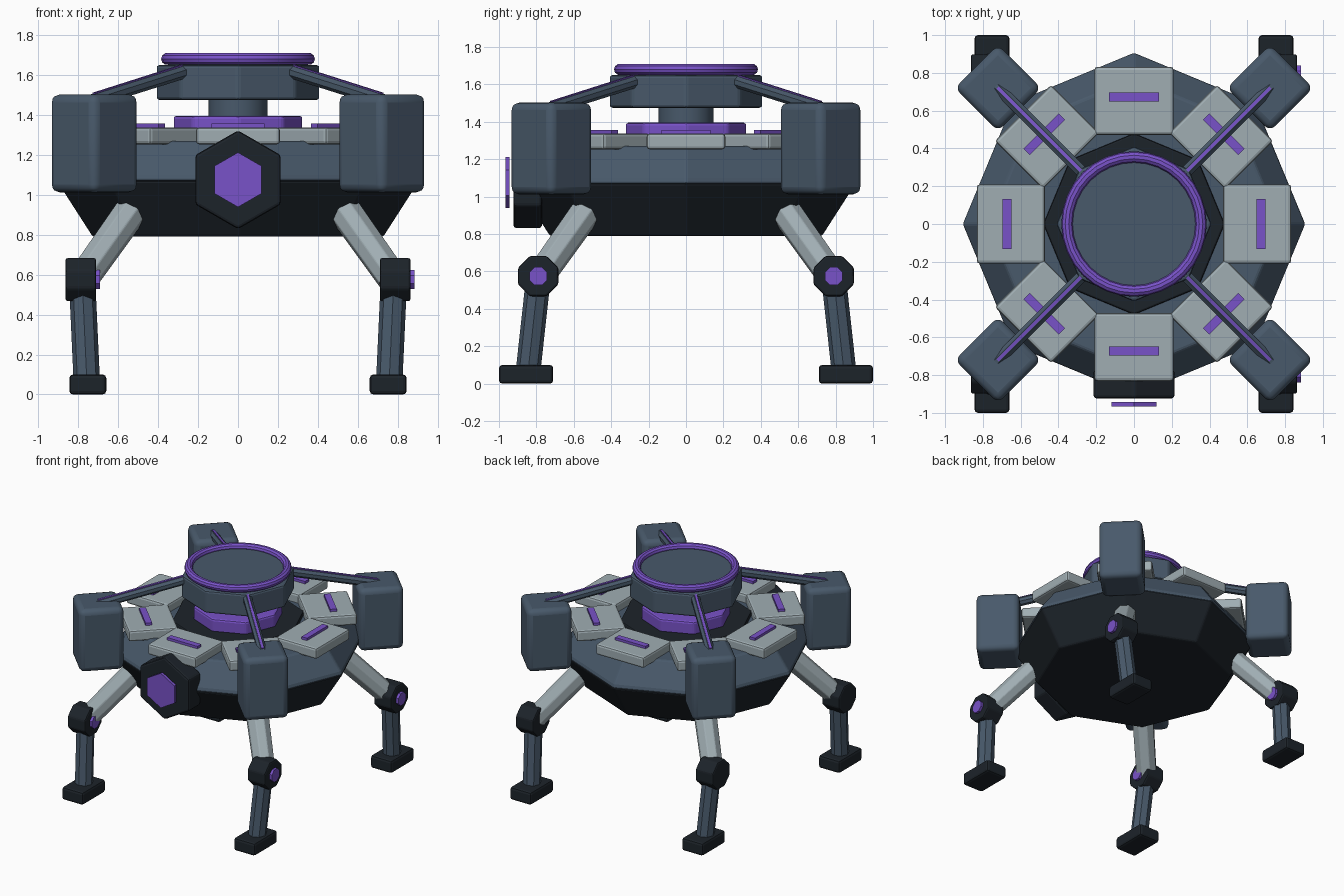
import bpy, bmesh
from math import pi, cos, sin, radians
from mathutils import Vector, Matrix

if "Cube" in bpy.data.objects:
    bpy.data.objects.remove(bpy.data.objects["Cube"])


def material(name, rgb):
    m = bpy.data.materials.new(name)
    m.diffuse_color = (*rgb, 1)
    m.use_nodes = True
    m.node_tree.nodes["Principled BSDF"].inputs["Base Color"].default_value = m.diffuse_color
    return m


SLATE = material("slate", (0.065, 0.10, 0.145))
DARK = material("dark", (0.012, 0.017, 0.023))
LIGHT = material("light_grey", (0.35, 0.42, 0.45))
PURPLE = material("purple", (0.19, 0.085, 0.58))


def finish(name, bm, mat, bevel=0, segs=2, smooth=False):
    bmesh.ops.recalc_face_normals(bm, faces=bm.faces)
    me = bpy.data.meshes.new(name)
    bm.to_mesh(me)
    bm.free()
    ob = bpy.data.objects.new(name, me)
    bpy.context.collection.objects.link(ob)
    me.materials.append(mat)
    if bevel:
        b = ob.modifiers.new("bevel", 'BEVEL')
        b.width, b.segments, b.limit_method = bevel, segs, 'ANGLE'
        b.angle_limit = radians(25)
    if smooth:
        bpy.ops.object.select_all(action='DESELECT')
        ob.select_set(True)
        bpy.context.view_layer.objects.active = ob
        bpy.ops.object.shade_smooth_by_angle(angle=radians(30))
    return ob


def lathe(name, profile, n, mat, turn=0, xf=Matrix(), **kw):
    """Closed n-sided solid from (radius, height) pairs."""
    bm = bmesh.new()
    rings = [[bm.verts.new((r * cos(turn + 2 * pi * i / n), r * sin(turn + 2 * pi * i / n), z))
              for i in range(n)] for r, z in profile]
    for a, b in zip(rings, rings[1:]):
        for i in range(n):
            j = (i + 1) % n
            bm.faces.new((a[i], a[j], b[j], b[i]))
    bm.faces.new(rings[0])
    bm.faces.new(rings[-1])
    bm.transform(xf)
    return finish(name, bm, mat, **kw)


def box(name, loc, size, mat, rot=0, about_center=False, **kw):
    """Box turned about its own centre, or about the z axis of the model."""
    bm = bmesh.new()
    bmesh.ops.create_cube(bm, size=1)
    bm.transform(Matrix.Diagonal((*size, 1)))
    R, T = Matrix.Rotation(rot, 4, 'Z'), Matrix.Translation(loc)
    bm.transform(T @ R if about_center else R @ T)
    return finish(name, bm, mat, **kw)


def rod(name, p, q, r, mat, n=8, r2=None, **kw):
    """Prism between two points."""
    p, q = Vector(p), Vector(q)
    d = q - p
    xf = Matrix.Translation(p) @ d.to_track_quat('Z', 'Y').to_matrix().to_4x4()
    return lathe(name, [(r, 0), (r2 or r, d.length)], n, mat, turn=pi / n, xf=xf, **kw)


# Octagonal hull and deck
lathe("lower_hull", [(0.73, 0.79), (0.91, 1.07)], 8, DARK, bevel=0.012)
lathe("upper_hull", [(0.91, 1.07), (0.90, 1.10), (0.77, 1.27)], 8, SLATE, bevel=0.012)
lathe("deck_plate", [(0.48, 1.24), (0.48, 1.30)], 8, DARK, bevel=0.01)

# Turret
lathe("turret_collar", [(0.325, 1.29), (0.325, 1.395)], 8, PURPLE, bevel=0.015)
lathe("turret_neck", [(0.147, 1.37), (0.147, 1.50)], 16, SLATE, smooth=True)
lathe("turret_head", [(0.41, 1.475), (0.41, 1.65)], 8, SLATE, bevel=0.015)
lathe("turret_lid", [(0.35, 1.64), (0.35, 1.675)], 32, SLATE, smooth=True)
bpy.ops.mesh.primitive_torus_add(major_radius=0.355, minor_radius=0.03, major_segments=32,
                                 minor_segments=10, location=(0, 0, 1.68))
ring = bpy.context.object
ring.name = "turret_ring"
ring.data.materials.append(PURPLE)
bpy.ops.object.shade_smooth_by_angle()

# Eight deck panels with light strips
for k in range(8):
    a = k * pi / 4
    box(f"deck_panel_{k}", (0.652, 0, 1.295), (0.36, 0.42, 0.085), LIGHT, rot=a, bevel=0.016)
    box(f"deck_strip_{k}", (0.672, 0, 1.345), (0.048, 0.264, 0.024), PURPLE, rot=a)

# Front sensor: hexagonal housing and floating lens
face_front = Matrix.Translation((0, 0, 1.075)) @ Matrix.Rotation(pi / 2, 4, 'X')
lathe("sensor_housing", [(0.247, 0.77), (0.247, 0.923)], 6, DARK, turn=pi / 6,
      xf=face_front, bevel=0.015)
lathe("sensor_lens", [(0.137, 0.943), (0.137, 0.966)], 6, PURPLE, turn=pi / 6, xf=face_front)

# Corner pods, struts and legs
for side, sx in (("left", -1), ("right", 1)):
    for end, sy in (("front", -1), ("back", 1)):
        tag = f"{end}_{side}"

        def at(x, y, z):
            return (sx * x, sy * y, z)

        box(f"{tag}_pod", at(0.72, 0.72, 1.257), (0.325, 0.325, 0.49), SLATE, rot=pi / 4,
            about_center=True, bevel=0.04, segs=3, smooth=True)
        rod(f"{tag}_strut", at(0.265, 0.265, 1.617), at(0.73, 0.73, 1.47), 0.034, SLATE)
        rod(f"{tag}_strut_light", at(0.28, 0.28, 1.642), at(0.72, 0.72, 1.502), 0.013, PURPLE, n=4)

        rod(f"{tag}_upper_leg", at(0.53, 0.53, 0.925), at(0.775, 0.775, 0.58), 0.085, LIGHT,
            r2=0.08, bevel=0.006)
        rod(f"{tag}_knee", (sx * 0.787 - 0.077, sy * 0.79, 0.575),
            (sx * 0.787 + 0.077, sy * 0.79, 0.575), 0.117, DARK, bevel=0.012)
        rod(f"{tag}_knee_light", (sx * 0.787 + 0.07, sy * 0.79, 0.575),
            (sx * 0.787 + 0.097, sy * 0.79, 0.575), 0.052, PURPLE)
        rod(f"{tag}_lower_leg", at(0.78, 0.79, 0.56), at(0.757, 0.845, 0.06), 0.066, SLATE)
        box(f"{tag}_foot", at(0.752, 0.855, 0.05), (0.185, 0.29, 0.10), DARK, bevel=0.018)
